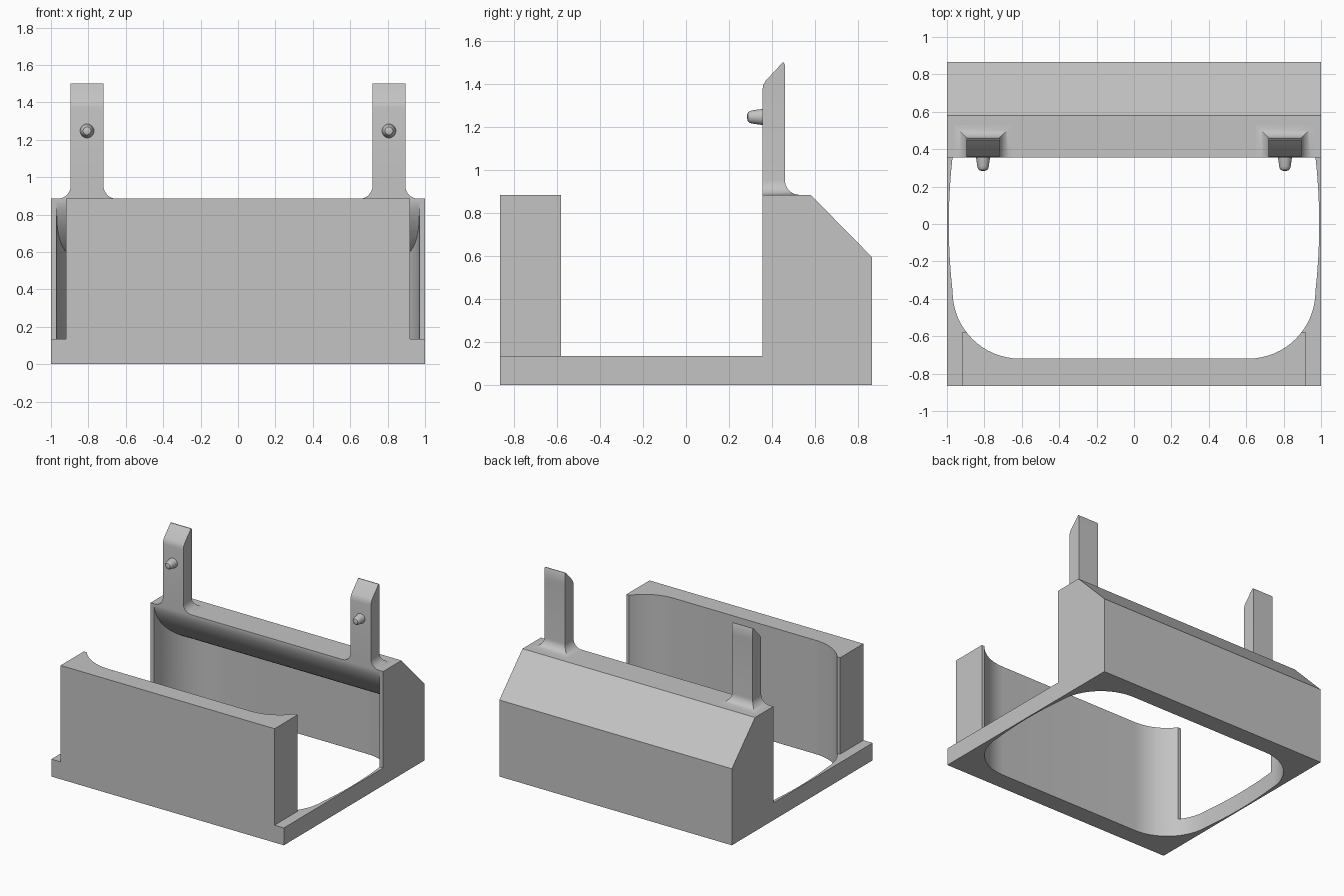
import bpy, bmesh, math

if "Cube" in bpy.data.objects:
    bpy.data.objects.remove(bpy.data.objects["Cube"])

grey = bpy.data.materials.new("plain_grey")
grey.use_nodes = True
colour = (0.55, 0.55, 0.55, 1)
grey.diffuse_color = colour
grey.node_tree.nodes["Principled BSDF"].inputs["Base Color"].default_value = colour

TOP, BASE, DEPTH, FRONT = 0.885, 0.135, 0.865, 0.355


def loft(name, rings):
    """Skin a list of equal-sized rings of points and close both ends."""
    bm = bmesh.new()
    loops = [[bm.verts.new(p) for p in ring] for ring in rings]
    n = len(loops[0])
    for a, b in zip(loops, loops[1:]):
        for i in range(n):
            j = (i + 1) % n
            bm.faces.new((a[i], a[j], b[j], b[i]))
    bm.faces.new(loops[0])
    bm.faces.new(loops[-1])
    bmesh.ops.recalc_face_normals(bm, faces=bm.faces)
    mesh = bpy.data.meshes.new(name)
    bm.to_mesh(mesh)
    bm.free()
    ob = bpy.data.objects.new(name, mesh)
    bpy.context.collection.objects.link(ob)
    mesh.materials.append(grey)
    return ob


def prism_z(name, outline, z0, z1):
    return loft(name, [[(x, y, z) for x, y in outline] for z in (z0, z1)])


def prism_x(name, profile, half):
    return loft(name, [[(x, y, z) for y, z in profile] for x in (-half, half)])


def rect(x, y0, y1):
    return [(-x, y0), (x, y0), (x, y1), (-x, y1)]


def select(ob):
    bpy.ops.object.select_all(action="DESELECT")
    ob.select_set(True)
    bpy.context.view_layer.objects.active = ob


def boolean(ob, cutter, operation="DIFFERENCE"):
    select(ob)
    mod = ob.modifiers.new("cut", "BOOLEAN")
    mod.object, mod.operation, mod.solver = cutter, operation, "EXACT"
    bpy.ops.object.modifier_apply(modifier=mod.name)


def smooth(ob):
    select(ob)
    bpy.ops.object.shade_smooth_by_angle(angle=math.radians(30))


# Opening outline: round corners and slightly bowed sides
R, CX, CY = 0.36, 0.61, 0.36
quarter = []
for i in range(6):
    y = CY * i / 6
    quarter.append((CX + R + 0.02 * (1 - (y / CY) ** 2), y))
for i in range(17):
    a = math.pi / 2 * i / 16
    quarter.append((CX + R * math.cos(a), CY + R * math.sin(a)))
half = quarter + [(-x, y) for x, y in reversed(quarter)]
outline = half + [(x, -y) for x, y in reversed(half[1:-1])]
opening = prism_z("opening_cutter", outline, -0.2, 1.2)

# Base frame
base = prism_z("base_frame", rect(1, -DEPTH, DEPTH), 0, BASE)
boolean(base, opening)

# Front wall
wall = prism_z("front_wall", rect(0.92, -DEPTH, -0.58), BASE, TOP)
boolean(wall, opening)

# Rear housing with sloped back and hollow underside
housing = prism_x("rear_housing", [(FRONT, BASE), (DEPTH, BASE), (DEPTH, 0.595),
                                   (0.58, TOP), (FRONT, TOP)], 1)
nose = []
for i in range(21):
    a = math.pi / 2 * i / 20
    nose.append((0.73 - 0.375 * math.cos(a) ** 1.3, 0.87 - 0.355 * math.sin(a) ** 1.3))
cavity = prism_x("cavity_cutter", [(0.2, 0), (0.9, 0), (0.9, 0.515)]
                 + nose[::-1] + [(0.2, 0.87)], 1.2)
boolean(cavity, opening, "INTERSECT")
boolean(housing, cavity)

for cutter in (opening, cavity):
    bpy.data.objects.remove(cutter)
for part in (base, wall, housing):
    smooth(part)

# Upright posts with flared feet, and their locating pins
F = 0.068
for side, label in ((-1, "right"), (1, "left")):
    cx = side * 0.807
    sections = []
    for i in range(9):
        a = math.pi / 2 * i / 8
        sections.append((TOP + F * (1 - math.cos(a)), F * (1 - math.sin(a)), FRONT, 0.46))
    sections += [(1.37, 0, FRONT, 0.46), (1.395, 0, 0.359, 0.46), (1.415, 0, 0.37, 0.46),
                 (1.49, 0, 0.44, 0.46), (1.5, 0, 0.449, 0.455)]
    rings = []
    for z, flare, yf, yb in sections:
        w = 0.088 + flare
        rings.append([(cx - w, yf, z), (cx + w, yf, z),
                      (cx + w, yb + flare, z), (cx - w, yb + flare, z)])
    smooth(loft(label + "_post", rings))

    rings = []
    for y, r in ((0.36, 0.038), (0.31, 0.031), (0.297, 0.028), (0.288, 0.021), (0.284, 0.008)):
        rings.append([(cx + r * math.cos(t * math.tau / 24), y,
                       1.247 + r * math.sin(t * math.tau / 24)) for t in range(24)])
    smooth(loft(label + "_pin", rings))
